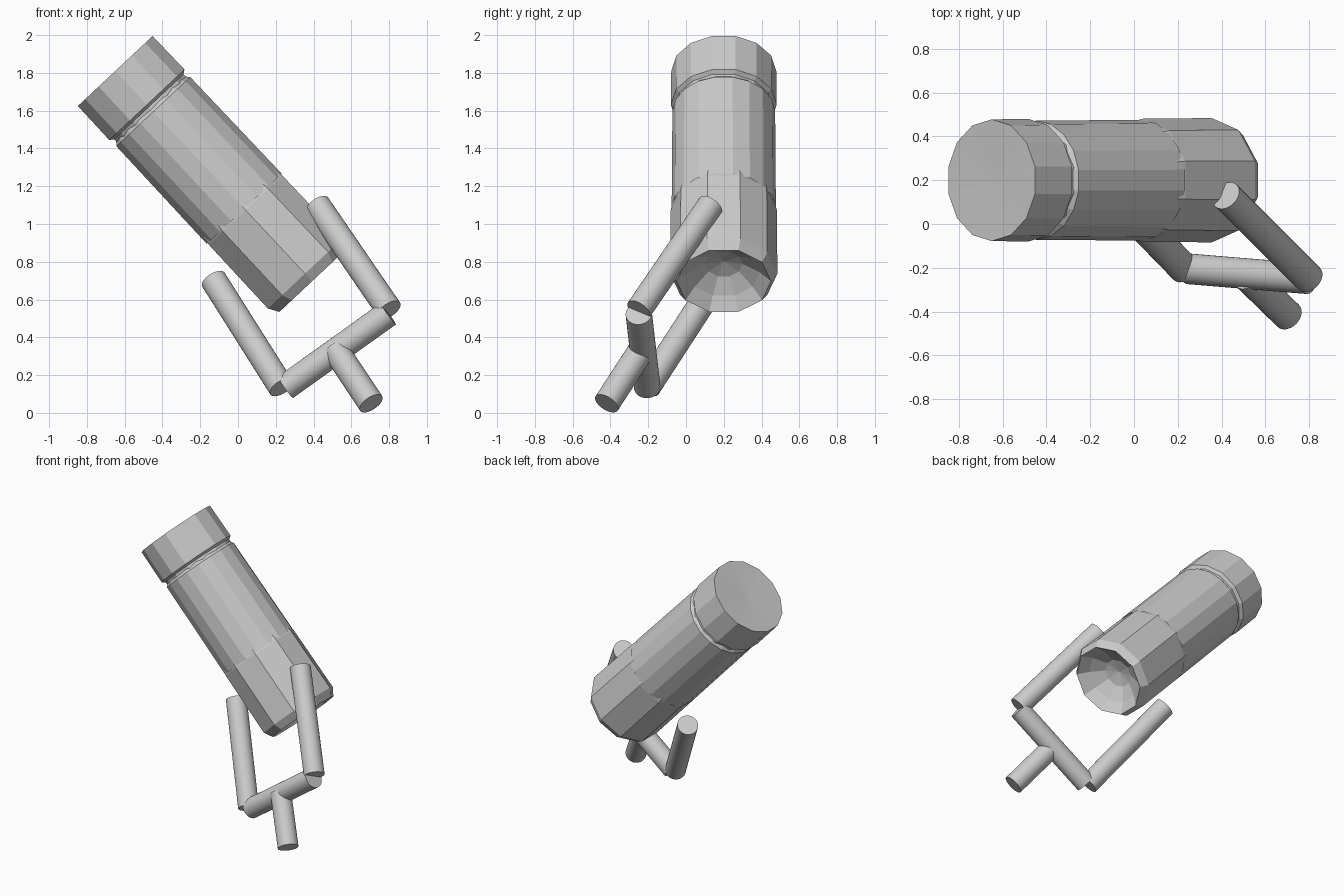
import bpy, bmesh, math
from mathutils import Vector

if "Cube" in bpy.data.objects:
    bpy.data.objects.remove(bpy.data.objects["Cube"])

REAR = Vector((-0.65, 0.2, 1.81))       # centre of the lamp's back cap
FRONT = Vector((0.39, 0.2, 0.70))       # centre of the lamp's open mouth
AXIS = (FRONT - REAR).normalized()
SIDE = Vector((0, 1, 0))
UP = AXIS.cross(SIDE)


def lathe(name, profile, sides, phase=0.0):
    """Revolve (distance, radius) points round the lamp axis; radius 0 closes to a point."""
    bm = bmesh.new()
    rings = []
    for t, r in profile:
        centre = REAR + AXIS * t
        if r == 0:
            rings.append([bm.verts.new(centre)] * sides)
            continue
        ring = []
        for i in range(sides):
            a = 2 * math.pi * i / sides + phase
            ring.append(bm.verts.new(centre + (SIDE * math.cos(a) + UP * math.sin(a)) * r))
        rings.append(ring)
    for a, b in zip(rings, rings[1:]):
        for i in range(sides):
            j = (i + 1) % sides
            corners = list(dict.fromkeys((a[i], a[j], b[j], b[i])))
            bm.faces.new(corners)
    bmesh.ops.recalc_face_normals(bm, faces=bm.faces)
    mesh = bpy.data.meshes.new(name)
    bm.to_mesh(mesh)
    bm.free()
    obj = bpy.data.objects.new(name, mesh)
    bpy.context.collection.objects.link(obj)
    return obj


def tube(name, start, end, radius=0.07):
    """Closed round bar between two points."""
    start, end = Vector(start), Vector(end)
    d = end - start
    bpy.ops.mesh.primitive_cylinder_add(vertices=32, radius=radius, depth=d.length,
                                        location=(start + end) / 2)
    obj = bpy.context.object
    obj.name = name
    obj.rotation_euler = d.to_track_quat('Z', 'Y').to_euler()
    bpy.ops.object.shade_smooth_by_angle(angle=math.radians(30))


# Lamp housing: back cap with groove, barrel, and faceted head with a hollow mouth
lathe("back_cap", [(0.01, 0), (0, 0.278), (0.245, 0.28), (0.26, 0.258), (0.285, 0.258)], 14)
lathe("barrel", [(0.27, 0.25), (0.295, 0.272), (0.65, 0.274), (1.0, 0.276)], 18)
lathe("lamp_head", [(0.96, 0.272), (1.01, 0.281), (1.47, 0.284), (1.525, 0.25),
                    (1.46, 0.19), (1.40, 0.10), (1.38, 0)], 10)

# Yoke: two arms, crossbar and stem
tube("right_arm", (0.80, -0.25, 0.545), (0.42, 0.13, 1.10))
tube("left_arm", (0.23, -0.205, 0.135), (-0.13, 0.165, 0.705))
tube("crossbar", (0.25, -0.205, 0.135), (0.795, -0.25, 0.525))
tube("stem", (0.705, -0.42, 0.05), (0.515, -0.235, 0.335))
